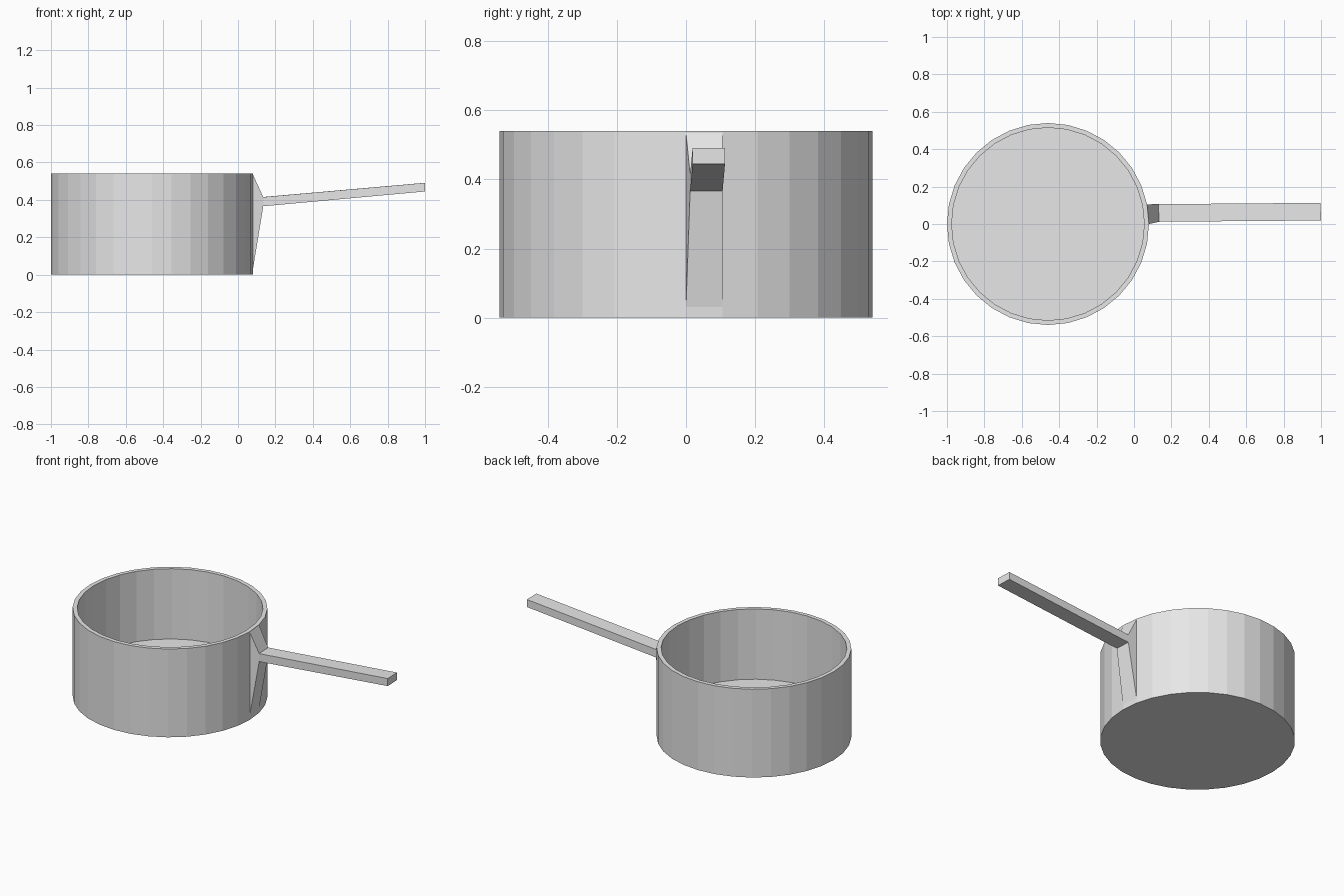
import bpy, bmesh
from math import cos, sin, tau

cube = bpy.data.objects.get("Cube")
if cube:
    bpy.data.objects.remove(cube, do_unlink=True)

SIDES = 32
CENTRE_X = -0.46
OUTER, INNER = 0.54, 0.515
HEIGHT, FLOOR = 0.54, 0.11

metal = bpy.data.materials.new("grey metal")
metal.use_nodes = True
colour = (0.8, 0.8, 0.8, 1)
metal.diffuse_color = colour
metal.node_tree.nodes["Principled BSDF"].inputs["Base Color"].default_value = colour


def loft(name, rings, cap_start=True):
    """Skin a list of equal-length point rings, closing the ends."""
    bm = bmesh.new()
    loops = [[bm.verts.new(p) for p in ring] for ring in rings]
    for a, b in zip(loops, loops[1:]):
        for i in range(len(a)):
            j = (i + 1) % len(a)
            bm.faces.new((a[i], a[j], b[j], b[i]))
    if cap_start:
        bm.faces.new(loops[0][::-1])
    bm.faces.new(loops[-1])
    if cap_start:
        bmesh.ops.recalc_face_normals(bm, faces=bm.faces)
    mesh = bpy.data.meshes.new(name)
    bm.to_mesh(mesh)
    bm.free()
    mesh.materials.append(metal)
    obj = bpy.data.objects.new(name, mesh)
    bpy.context.collection.objects.link(obj)
    return obj


def circle(radius, z):
    return [(CENTRE_X + radius * cos(tau * i / SIDES),
             radius * sin(tau * i / SIDES), z) for i in range(SIDES)]


def section(x_near, x_far, y_near, y_far, low, high):
    return [(x_near, y_near, low), (x_far, y_far, low),
            (x_far, y_far, high), (x_near, y_near, high)]


# Pot body: outer wall, rim, inner wall and raised floor
loft("pot_body", [circle(OUTER, 0), circle(OUTER, HEIGHT),
                  circle(INNER, HEIGHT), circle(INNER, FLOOR)])

# Handle: one wall facet tapers into a long, slightly rising bar
facet = tau / SIDES
loft("handle", [
    section(CENTRE_X + OUTER, CENTRE_X + OUTER * cos(facet),
            0, OUTER * sin(facet), 0.03, 0.535),
    section(0.135, 0.13, 0.012, 0.106, 0.366, 0.415),
    section(1.0, 0.997, 0.019, 0.113, 0.445, 0.491),
], cap_start=False)
